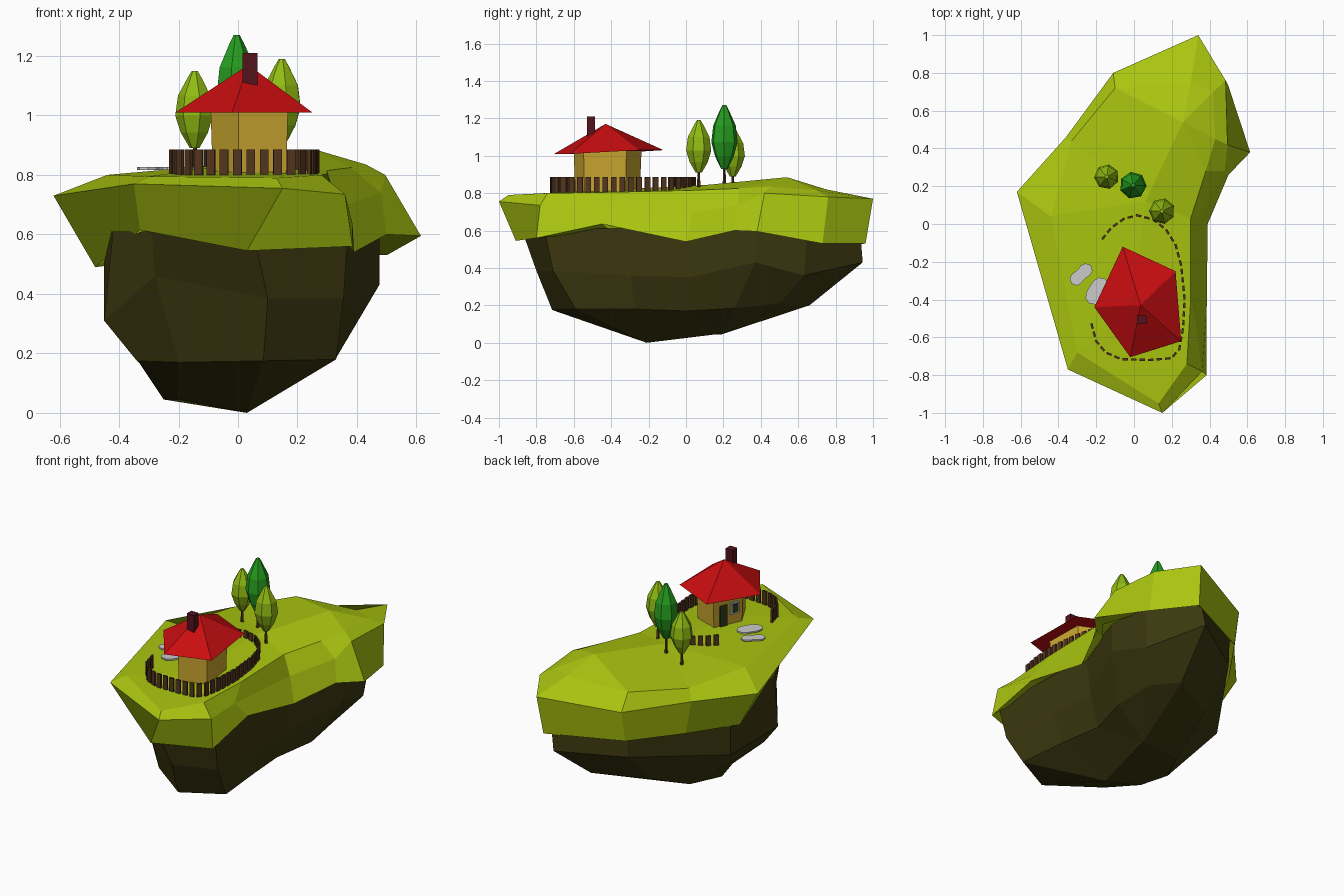
import bpy, bmesh
from math import pi, cos, sin, atan2
from mathutils import Vector, Matrix

if "Cube" in bpy.data.objects:
    bpy.data.objects.remove(bpy.data.objects["Cube"])

def mat(name, r, g, b):
    m = bpy.data.materials.new(name)
    m.diffuse_color = (r, g, b, 1)
    m.use_nodes = True
    m.node_tree.nodes["Principled BSDF"].inputs["Base Color"].default_value = m.diffuse_color
    return m

GRASS = mat("grass", .40, .56, .005)
ROCK = mat("rock", .045, .039, .005)
ROOF = mat("roof_red", .58, .004, .005)
WALL = mat("wall_tan", .60, .39, .03)
WOOD = mat("wood", .085, .036, .013)
BRICK = mat("chimney_maroon", .09, .006, .012)
LEAF = mat("leaf_light", .28, .50, .006)
LEAF2 = mat("leaf_dark", .02, .34, .014)
DOOR = mat("door_dark", .03, .045, .012)

def finish(bm, name, material=None):
    bmesh.ops.remove_doubles(bm, verts=bm.verts, dist=1e-5)
    bmesh.ops.recalc_face_normals(bm, faces=bm.faces)
    me = bpy.data.meshes.new(name)
    bm.to_mesh(me)
    bm.free()
    ob = bpy.data.objects.new(name, me)
    bpy.context.collection.objects.link(ob)
    if material:
        me.materials.append(material)
    return ob

def loft(name, rings, material, cap_first=False, cap_last=False):
    """Skin equal-length rings; repeated points merge into triangles."""
    bm = bmesh.new()
    vs = [[bm.verts.new(p) for p in ring] for ring in rings]
    n = len(rings[0])
    for a, b in zip(vs, vs[1:]):
        for i in range(n):
            j = (i + 1) % n
            bm.faces.new((a[i], a[j], b[j], b[i]))
    if cap_first:
        bm.faces.new(vs[0])
    if cap_last:
        bm.faces.new(vs[-1])
    return finish(bm, name, material)

def circle(x, y, z, r, n, turn=0):
    return [(x + r * cos(turn + 2 * pi * i / n), y + r * sin(turn + 2 * pi * i / n), z) for i in range(n)]

def add_box(bm, loc, size, angle=0):
    m = Matrix.Translation(loc) @ Matrix.Rotation(angle, 4, 'Z') @ Matrix.Diagonal((*size, 1))
    bmesh.ops.create_cube(bm, size=1, matrix=m)

def box(name, loc, size, material, angle=0):
    bm = bmesh.new()
    add_box(bm, loc, size, angle)
    return finish(bm, name, material)

# Grass cap: hill ridge, plateau, rim, lower lip, tucked underside
A, B, C = (0, -.45, .815), (.06, .12, .845), (.26, .54, .885)
ridge = [A, A, A, B, C, C, C, C, C, B, B, A]
plateau = [(.13, -.95, .79), (.28, -.74, .80), (.30, -.4, .805), (.30, .03, .815), (.38, .28, .825),
           (.43, .45, .835), (.42, .70, .815), (.30, .75, .82), (-.10, .72, .81), (-.33, .44, .79),
           (-.44, .04, .80), (-.30, -.68, .795)]
rim = [(.15, -1, .755), (.36, -.78, .735), (.325, -.5, .715), (.34, .03, .69), (.48, .28, .74),
       (.495, .42, .80), (.485, .76, .78), (.34, 1, .77), (-.11, .80, .715), (-.36, .46, .72),
       (-.62, .17, .73), (-.35, -.77, .77)]
lip = [(.03, -.91, .545), (.385, -.8, .56), (.385, -.45, .635), (.39, 0, .54), (.5, .26, .60),
       (.615, .38, .595), (.5, .73, .53), (.32, .96, .53), (-.11, .76, .52), (-.32, .46, .51),
       (-.48, .15, .49), (-.33, -.49, .615)]
tuck = [(x * .85, y * .9, .6) for x, y, z in lip]
loft("grass_island", [ridge, plateau, rim, lip, tuck], GRASS)

# Rock underside
top = [(.05, -.88), (.37, -.76), (.36, -.4), (.355, 0), (.475, .37), (.46, .65),
       (.29, .93), (-.1, .73), (-.45, .2), (-.42, -.28), (-.29, -.53)]
mid = [(.10, -.80, .385), (.355, -.71, .385), (.35, -.3, .36), (.34, .02, .35), (.475, .37, .43),
       (.43, .63, .36), (.26, .945, .43), (-.1, .72, .40), (-.45, .2, .31), (-.45, -.27, .31),
       (-.28, -.50, .46)]
low = [(.085, -.715, .175), (.33, -.59, .18), (.30, -.27, .18), (.27, 0, .17), (.33, .26, .185),
       (.31, .5, .21), (.2, .66, .20), (-.1, .5, .18), (-.33, .15, .165), (-.34, -.29, .175),
       (-.2, -.5, .17)]
P, Q, R, R2, S = (.03, -.21, 0), (.1, .2, .05), (-.16, .19, .045), (-.25, .0, .045), (-.2, -.18, .045)
loft("rock_base", [[(x, y, .61) for x, y in top], mid, low, [P, P, P, Q, Q, Q, Q, R, R2, S, S]],
     ROCK, cap_first=True)
bm = bmesh.new()
bm.faces.new([bm.verts.new(p) for p in (S, R2, R, Q, P)])
finish(bm, "rock_bottom", ROCK)

# House: five-sided walls and pyramid roof sharing one outline
eave = [Vector((x, y, z)) for x, y, z in ((-.06, -.12, 1.03), (-.21, -.44, 1.01), (-.02, -.705, 1.01),
                                          (.25, -.62, 1.01), (.22, -.25, 1.03))]
apex = Vector((.035, -.43, 1.17))
def plan(i, k, z):
    p = eave[i]
    if i == 1:
        k -= .1
    return Vector((apex.x + (p.x - apex.x) * k, apex.y + (p.y - apex.y) * k, z))
loft("house_walls", [[plan(i, .59, .80) for i in range(5)], [plan(i, .62, 1.03) for i in range(5)]], WALL)
loft("roof", [eave, [apex] * 5], ROOF, cap_first=True)
box("chimney", (.04, -.508, 1.155), (.05, .045, .11), BRICK)

# Door and window on the back-left wall
a, b = plan(0, .605, 0), plan(1, .605, 0)
d = (b - a).normalized()
ang = atan2(d.y, d.x)
for name, t, z, w, h, m in (("door", .33, .885, .05, .13, DOOR), ("window_frame", .72, .915, .06, .075, None),
                            ("window_pane", .72, .915, .042, .055, DOOR)):
    depth = .022 if name == "window_pane" else .016
    p = a.lerp(b, t)
    box(name, (p.x, p.y, z), (w, depth, h), m, ang)

# Stepping stones: thin slabs with a slight waist
for k, (x, y, r, waist, turn) in enumerate(((-.28, -.267, .05, .021, .75), (-.195, -.355, .062, .016, 1.0))):
    rings = []
    for z in (.817, .826):
        rings.append([])
        for i in range(14):
            t = 2 * pi * i / 14
            q = r + waist * cos(2 * t)
            rings[-1].append((x + q * cos(t + turn), y + q * sin(t + turn), z))
    loft(f"stepping_stone_{k}", rings, None, cap_first=True, cap_last=True)

# Fence pickets spaced evenly along a curved path
path = [Vector(p) for p in ((-.16, -.07), (-.12, -.02), (-.05, .03), (.02, .045), (.10, .025), (.17, -.03),
        (.22, -.11), (.25, -.22), (.268, -.40), (.26, -.55), (.24, -.66), (.20, -.71), (.08, -.72),
        (-.07, -.715), (-.15, -.68), (-.20, -.62), (-.222, -.54))]
total = sum((q - p).length for p, q in zip(path, path[1:]))
count, travelled, k = 37, 0, 0
bm = bmesh.new()
for p, q in zip(path, path[1:]):
    seg = q - p
    while k < count and k * total / (count - 1) <= travelled + seg.length + 1e-5:
        c = p + seg * ((k * total / (count - 1) - travelled) / seg.length)
        add_box(bm, (c.x, c.y, .842), (.029, .012, .086), atan2(seg.y, seg.x))
        k += 1
    travelled += seg.length
finish(bm, "fence_pickets", WOOD)

# Trees: faceted leaf crowns on thin trunks
profile = ((0, .25), (.2, .72), (.42, 1), (.68, .86), (.92, .35), (1, .15))
for name, x, y, z0, z1, r, m in (("left_tree", -.145, .25, .89, 1.15, .066, LEAF),
                                 ("middle_tree", -.005, .205, .93, 1.27, .072, LEAF2),
                                 ("right_tree", .148, .068, .91, 1.19, .069, LEAF)):
    loft(name + "_crown", [circle(x, y, z0 + (z1 - z0) * t, r * k, 7, x * 9) for t, k in profile],
         m, cap_first=True, cap_last=True)
    loft(name + "_trunk", [circle(x, y, .80, .011, 5), circle(x, y, z0 + .03, .006, 5)], WOOD, cap_first=True)
